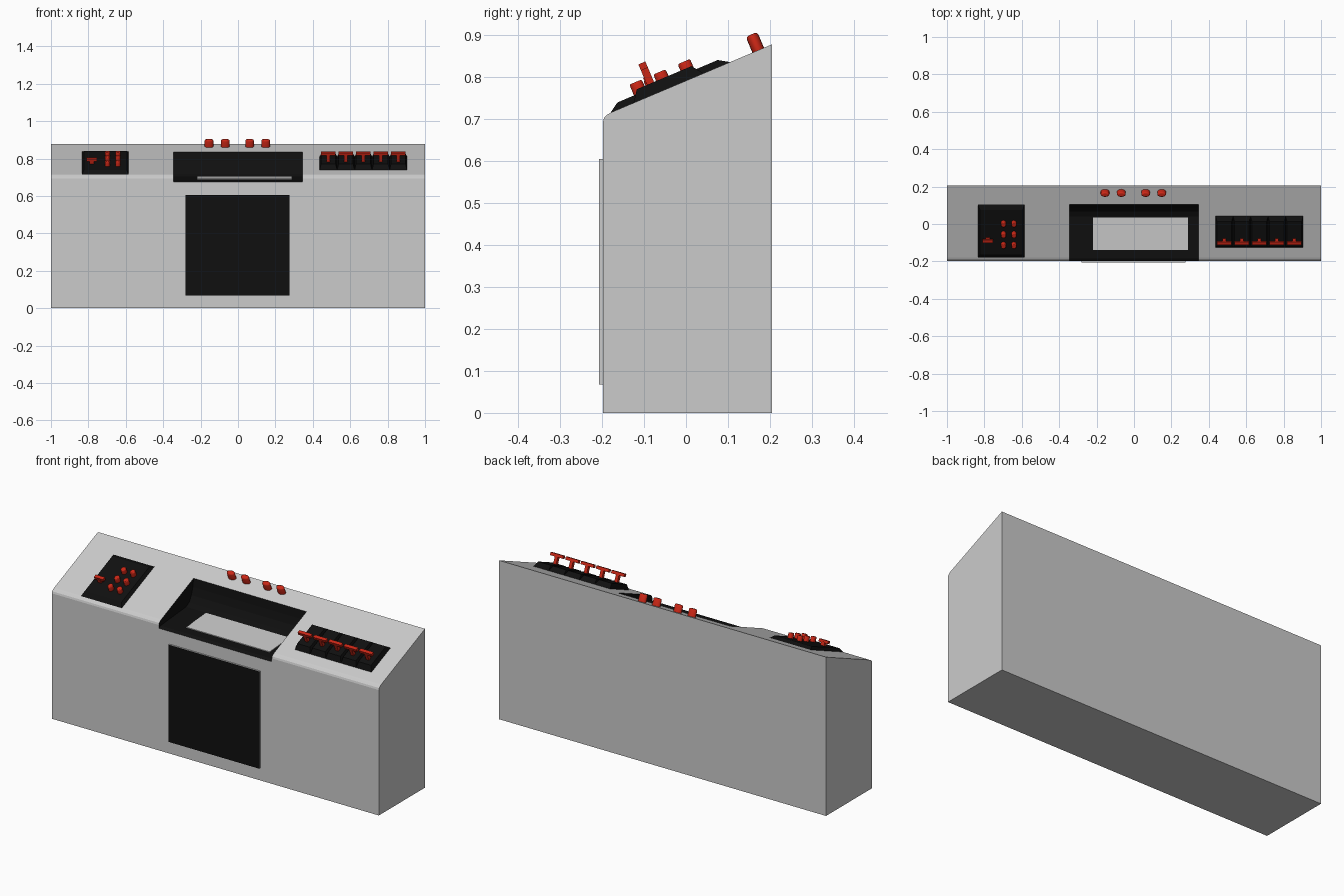
import bpy, bmesh, math
from mathutils import Matrix, Vector

if "Cube" in bpy.data.objects:
    bpy.data.objects.remove(bpy.data.objects["Cube"])

SLOPE = 0.423
ANGLE = math.atan(SLOPE)


def material(name, colour):
    m = bpy.data.materials.new(name)
    m.diffuse_color = colour
    m.use_nodes = True
    m.node_tree.nodes["Principled BSDF"].inputs["Base Color"].default_value = m.diffuse_color
    return m


grey = material("grey", (0.8, 0.8, 0.8, 1))
black = material("black", (0.005, 0.005, 0.005, 1))
red = material("red", (0.6, 0.02, 0.008, 1))


def finish(bm, name, mats, matrix=None):
    bmesh.ops.recalc_face_normals(bm, faces=bm.faces)
    me = bpy.data.meshes.new(name)
    bm.to_mesh(me)
    bm.free()
    for m in mats:
        me.materials.append(m)
    ob = bpy.data.objects.new(name, me)
    bpy.context.collection.objects.link(ob)
    if matrix:
        ob.matrix_world = matrix
    return ob


def on_slope(x, y):
    # frame lying on the sloped top, local z along its normal
    return Matrix.Translation((x, y, 0.878 + SLOPE * (y - 0.205))) @ Matrix.Rotation(ANGLE, 4, 'X')


def prism(name, profile, x0, x1, is_black):
    # extrude a (y, z) profile along x; is_black picks dark faces by centre and normal
    bm = bmesh.new()
    f = bm.faces.new([bm.verts.new((x0, y, z)) for y, z in profile])
    r = bmesh.ops.extrude_face_region(bm, geom=[f])
    bmesh.ops.translate(bm, vec=(x1 - x0, 0, 0),
                        verts=[v for v in r["geom"] if isinstance(v, bmesh.types.BMVert)])
    for f in bm.faces:
        f.material_index = int(is_black(f.calc_center_median()))
    return finish(bm, name, [grey, black])


def add_box(bm, size, centre):
    bmesh.ops.create_cube(bm, size=1, matrix=Matrix.Translation(centre) @ Matrix.Diagonal((*size, 1)))


def plate(name, x, y0, y1, width, height, inset_x, inset_y):
    # raised panel with sloping edges
    bm = bmesh.new()
    length = (y1 - y0) / math.cos(ANGLE)
    add_box(bm, (width, length, height), (0, 0, height / 2))
    for v in bm.verts:
        if v.co.z > height / 2:
            v.co.x -= math.copysign(inset_x, v.co.x)
            v.co.y -= math.copysign(inset_y, v.co.y)
    return finish(bm, name, [black], on_slope(x, (y0 + y1) / 2))


def t_lever(name, x, y, base, top, bar, stem):
    bm = bmesh.new()
    add_box(bm, (stem, stem, top - base - 0.008), (0, 0, (top + base - 0.008) / 2))
    add_box(bm, (bar, 0.018, 0.016), (0, 0, top - 0.008))
    return finish(bm, name, [red], on_slope(x, y))


def round_knob(name, x, y, base, top, rx, ry, sides, bevel):
    bm = bmesh.new()
    bmesh.ops.create_cone(bm, cap_ends=True, segments=sides, radius1=1, radius2=1, depth=top - base,
                          matrix=Matrix.Translation((0, 0, (top + base) / 2)) @ Matrix.Diagonal((rx, ry, 1, 1)))
    rim = [e for e in bm.edges if all(v.co.z > top - 1e-4 for v in e.verts)]
    bmesh.ops.bevel(bm, geom=rim, offset=bevel, segments=2, affect='EDGES', profile=0.5)
    ob = finish(bm, name, [red], on_slope(x, y))
    for p in ob.data.polygons:
        p.use_smooth = len(p.vertices) < 5
    return ob


# cabinet: two side bodies and a centre body with the scooped bay
side = [(-0.198, 0), (0.205, 0), (0.205, 0.878), (-0.178, 0.716), (-0.187, 0.711), (-0.195, 0.703), (-0.198, 0.693)]
bay = [(-0.198, 0), (0.205, 0), (0.205, 0.878), (0.105, 0.8357), (0.098, 0.79), (0.086, 0.75),
       (0.066, 0.718), (0.04, 0.703), (-0.185, 0.684), (-0.198, 0.675)]
prism("left_body", side, -1, -0.345, lambda c: abs(c.x + 0.345) < 1e-4)
prism("right_body", side, 0.345, 1, lambda c: abs(c.x - 0.345) < 1e-4)
prism("centre_body", bay, -0.345, 0.345,
      lambda c: abs(c.x) < 0.1 and c.z > 0.67 and c.y < 0.104)

# pale sheet lying in the bay
prism("bay_sheet", [(-0.138, 0.685), (0.035, 0.699), (0.035, 0.705), (-0.138, 0.692)], -0.22, 0.29, lambda c: False)

# front door panel, dark on its face only
prism("front_door", [(-0.207, 0.068), (-0.19, 0.068), (-0.19, 0.605), (-0.207, 0.605)], -0.28, 0.275,
      lambda c: c.y < -0.206)

# left panel with buttons and a small lever
plate("left_panel", -0.71, -0.18, 0.105, 0.25, 0.016, 0.012, 0.025)
for i, x in enumerate((-0.698, -0.642)):
    for j, y in enumerate((-0.103, -0.046, 0.012)):
        round_knob(f"button_{i}_{j}", x, y, 0.012, 0.044, 0.014, 0.016, 12, 0.004)
t_lever("small_lever", -0.782, -0.076, 0.012, 0.046, 0.056, 0.022)

# right panel: five lever units
for i in range(5):
    x = 0.67 + (i - 2) * 0.0935
    plate(f"lever_unit_{i}", x, -0.125, 0.042, 0.0935, 0.027, 0.008, 0.02)
    t_lever(f"lever_{i}", x, -0.074, 0.02, 0.08, 0.078, 0.018)

# four knobs along the rear edge
for i, x in enumerate((-0.155, -0.068, 0.062, 0.148)):
    round_knob(f"rear_knob_{i}", x, 0.172, -0.005, 0.041, 0.023, 0.015, 16, 0.007)
